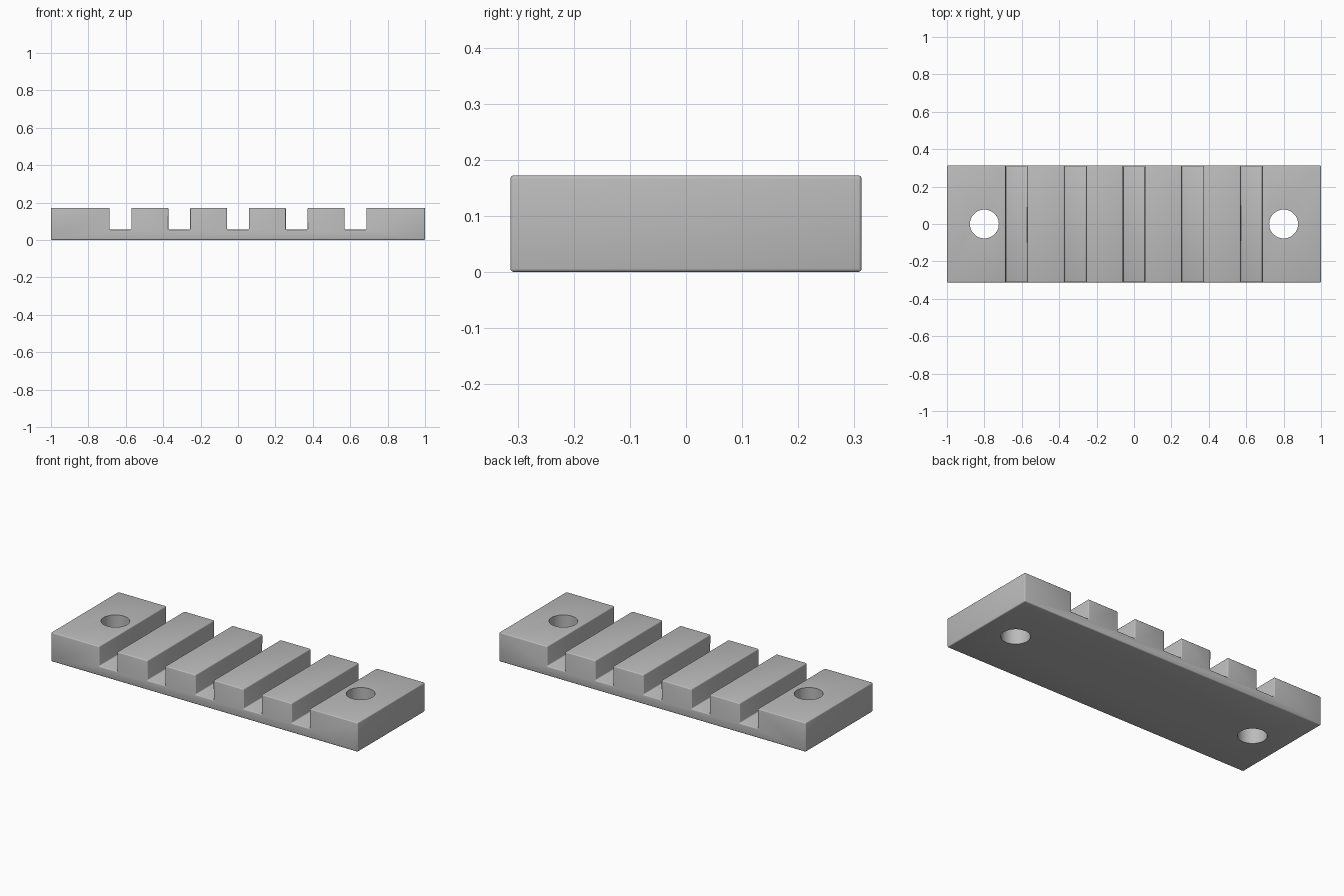
import bpy
import bmesh
import math

cube = bpy.data.objects.get("Cube")
if cube:
    bpy.data.objects.remove(cube, do_unlink=True)

HALF_X, HALF_Y, TOP = 1.0, 0.313, 0.172
SLOT_FLOOR, SLOT_HALF, PITCH = 0.055, 0.058, 0.314
HOLE_X, HOLE_R = 0.8, 0.077

grey = bpy.data.materials.new("plain grey")
grey.use_nodes = True
colour = (0.5, 0.5, 0.5, 1)
grey.diffuse_color = colour
grey.node_tree.nodes["Principled BSDF"].inputs["Base Color"].default_value = colour

# Side profile of the block with five slots along the top
profile = [(HALF_X, 0), (-HALF_X, 0), (-HALF_X, TOP)]
for i in range(-2, 3):
    left, right = i * PITCH - SLOT_HALF, i * PITCH + SLOT_HALF
    profile += [(left, TOP), (left, SLOT_FLOOR), (right, SLOT_FLOOR), (right, TOP)]
profile.append((HALF_X, TOP))

# Extrude the profile from front to back
bm = bmesh.new()
face = bm.faces.new([bm.verts.new((x, -HALF_Y, z)) for x, z in profile])
extruded = bmesh.ops.extrude_face_region(bm, geom=[face])["geom"]
verts = [g for g in extruded if isinstance(g, bmesh.types.BMVert)]
bmesh.ops.translate(bm, verts=verts, vec=(0, 2 * HALF_Y, 0))
bmesh.ops.recalc_face_normals(bm, faces=bm.faces)
mesh = bpy.data.meshes.new("slotted_block")
bm.to_mesh(mesh)
bm.free()
block = bpy.data.objects.new("slotted_block", mesh)
bpy.context.collection.objects.link(block)
mesh.materials.append(grey)

# Slightly rounded edges
bevel = block.modifiers.new("rounded_edges", "BEVEL")
bevel.width = 0.006
bevel.segments = 3
bevel.limit_method = "ANGLE"

# Mounting holes through both ends
for side, name in ((1, "left"), (-1, "right")):
    bpy.ops.mesh.primitive_cylinder_add(vertices=64, radius=HOLE_R, depth=1,
                                        location=(side * HOLE_X, 0, 0))
    cutter = bpy.context.object
    cutter.name = name + "_hole_cutter"
    cutter.data.materials.append(grey)
    cutter.hide_render = True
    cutter.hide_set(True)
    cut = block.modifiers.new(name + "_hole", "BOOLEAN")
    cut.operation = "DIFFERENCE"
    cut.solver = "EXACT"
    cut.object = cutter

# Apply the modifiers, then remove the cutters
bpy.ops.object.select_all(action="DESELECT")
bpy.context.view_layer.objects.active = block
block.select_set(True)
for modifier in list(block.modifiers):
    bpy.ops.object.modifier_apply(modifier=modifier.name)
for name in ("left", "right"):
    bpy.data.objects.remove(bpy.data.objects[name + "_hole_cutter"], do_unlink=True)
bpy.ops.object.shade_smooth_by_angle(angle=math.radians(35))
